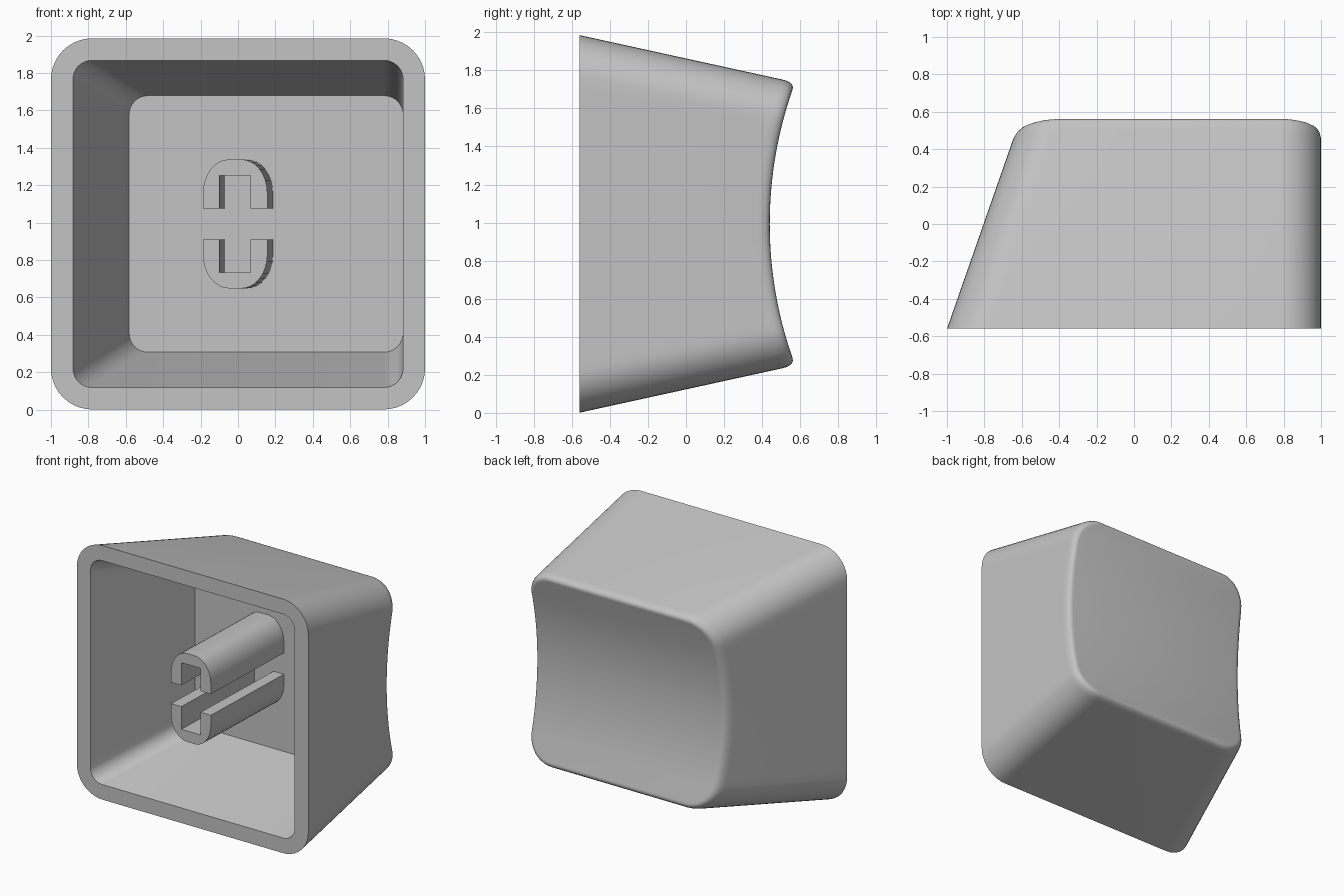
import bpy, bmesh, math

cube = bpy.data.objects.get("Cube")
if cube:
    bpy.data.objects.remove(cube, do_unlink=True)

grey = bpy.data.materials.new("light_grey_plastic")
grey.use_nodes = True
grey.diffuse_color = (0.55, 0.55, 0.55, 1)
grey.node_tree.nodes["Principled BSDF"].inputs["Base Color"].default_value = (0.55, 0.55, 0.55, 1)

FRONT = -0.56       # plane of the open rim
FLOOR = 0.30        # inner floor depth
MID = 0.993         # height of the centre line
DISH_R, DISH_Y = 2.13, 0.44
ARC, STRAIGHT = 10, 24


def finish(name, bm):
    bmesh.ops.recalc_face_normals(bm, faces=bm.faces)
    mesh = bpy.data.meshes.new(name)
    bm.to_mesh(mesh)
    bm.free()
    mesh.materials.append(grey)
    obj = bpy.data.objects.new(name, mesh)
    bpy.context.collection.objects.link(obj)
    bpy.ops.object.select_all(action='DESELECT')
    obj.select_set(True)
    bpy.context.view_layer.objects.active = obj
    bpy.ops.object.shade_smooth_by_angle(angle=math.radians(30))
    return obj


# Half of a rounded rectangle, bottom to top: (corner x, corner z, straight z)
half = [(math.sin(a), -math.cos(a), -1)
        for a in (math.pi / 2 * i / ARC for i in range(ARC + 1))]
half += [(1, 0, -1 + 2 * i / STRAIGHT) for i in range(1, STRAIGHT)]
half += [(x, -z, 1) for x, z, s in reversed(half[:ARC + 1])]
outline = [(1, p) for p in half] + [(-1, p) for p in reversed(half)]


def section_point(item, y, inset, wall, radius):
    """Point on the tapered cross-section at depth y."""
    side, (cx, cz, s) = item
    d = y - FRONT
    r = radius - inset
    x = 1 - wall - inset - r if side > 0 else -1 + wall + inset + r + 0.349 * d
    h = 0.992 - wall - inset - 0.219 * d - r
    return (x + side * cx * r, y, MID + s * h + cz * r)


def dish_depth(z):
    return DISH_Y + DISH_R - math.sqrt(DISH_R ** 2 - (z - MID) ** 2)


def dish_point(item, inset):
    y = 0.5
    for _ in range(12):
        y = dish_depth(section_point(item, y, inset, 0, 0.22)[2])
    return section_point(item, y, inset, 0, 0.22)


def fillet_point(item, t):
    """Rounded edge between the side walls and the dish."""
    tip = dish_point(item, 0)
    a = section_point(item, tip[1] - 0.07, 0, 0, 0.22)
    b = dish_point(item, 0.045)
    return [(1 - t) ** 2 * p + 2 * t * (1 - t) * q + t * t * r for p, q, r in zip(a, tip, b)]


# Shell: inner floor, inner wall, rim, outer wall, rounded edge
rings = [[section_point(i, FLOOR, 0, 0.118, 0.1) for i in outline],
         [section_point(i, FRONT, 0, 0.118, 0.1) for i in outline],
         [section_point(i, FRONT, 0, 0, 0.22) for i in outline]]
rings += [[fillet_point(i, k / 6) for i in outline] for k in range(7)]

bm = bmesh.new()
loops = [[bm.verts.new(p) for p in ring] for ring in rings]
n = len(outline)
for low, high in zip(loops, loops[1:]):
    for i in range(n):
        j = (i + 1) % n
        bm.faces.new((low[i], low[j], high[j], high[i]))
bm.faces.new(loops[0])
# Dish: strips across, joining points of equal height
top = loops[-1]
for i in range(len(half) - 1):
    bm.faces.new((top[i], top[i + 1], top[n - 2 - i], top[n - 1 - i]))
finish("keycap_shell", bm)


# Stem: two facing channel pieces, leaning slightly to one side
def stem_half(name, direction):
    profile = [(0.172, 0.083)]
    arc = [math.pi / 2 * i / 8 for i in range(9)]
    profile += [(0.032 + 0.14 * math.cos(a), 0.165 + 0.18 * math.sin(a)) for a in arc]
    profile += [(-x, z) for x, z in reversed(profile)]
    profile += [(-0.083, 0.083), (-0.083, 0.26), (0.083, 0.26), (0.083, 0.083)]
    bm = bmesh.new()
    ends = [[bm.verts.new((x + shift, y, MID + direction * z)) for x, z in profile]
            for y, shift in ((FRONT, -0.015), (FLOOR + 0.01, 0.015))]
    for end in ends:
        bm.faces.new(end)
    count = len(profile)
    for i in range(count):
        j = (i + 1) % count
        bm.faces.new((ends[0][i], ends[0][j], ends[1][j], ends[1][i]))
    finish(name, bm)


stem_half("stem_upper", 1)
stem_half("stem_lower", -1)
